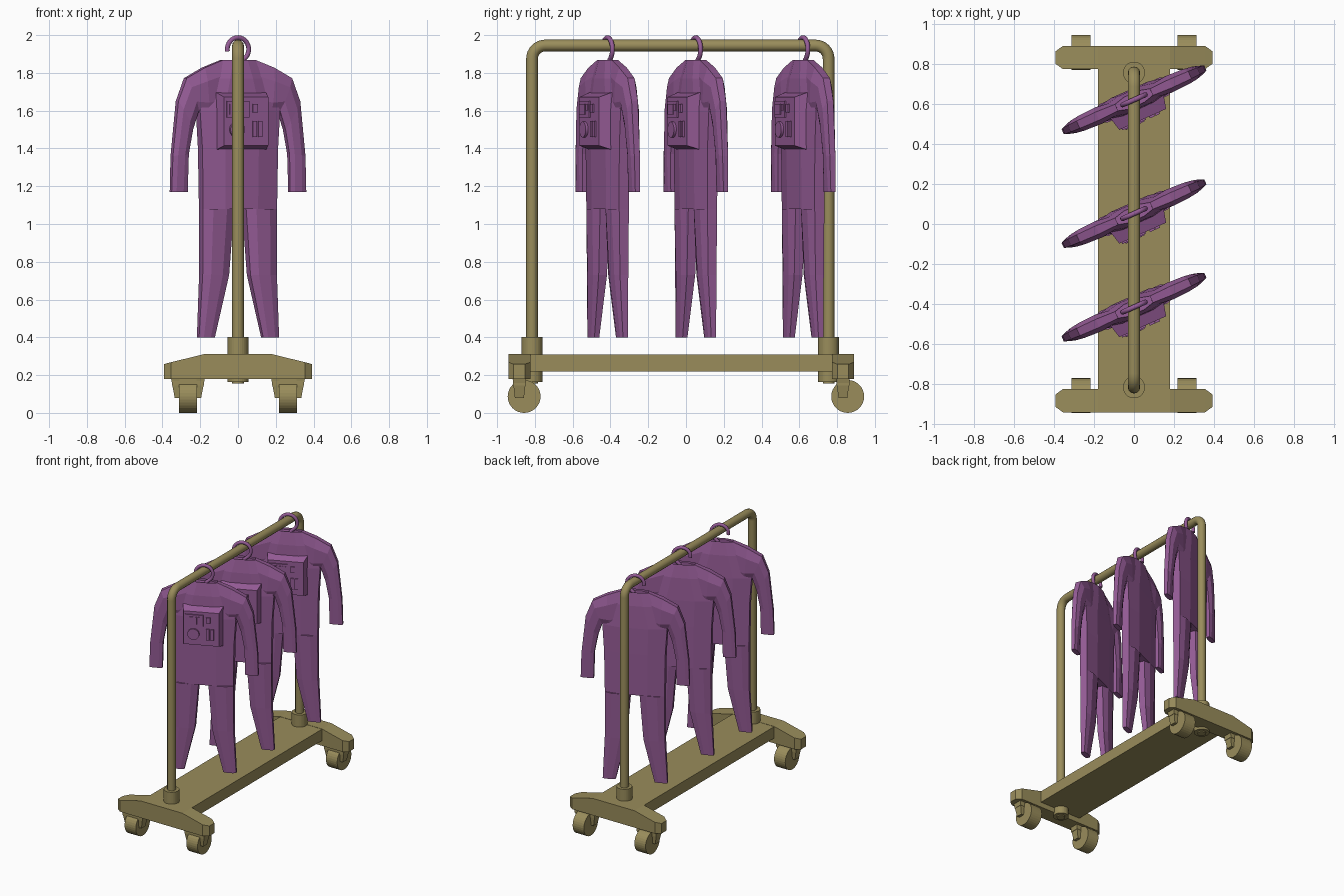
import bpy, bmesh, math
from mathutils import Matrix, Vector

cube = bpy.data.objects.get("Cube")
if cube:
    bpy.data.objects.remove(cube, do_unlink=True)


def material(name, rgb):
    m = bpy.data.materials.new(name)
    m.use_nodes = True
    m.diffuse_color = (*rgb, 1)
    m.node_tree.nodes["Principled BSDF"].inputs["Base Color"].default_value = (*rgb, 1)
    return m


OLIVE = material("olive metal", (0.32, 0.265, 0.105))
PURPLE = material("purple cloth", (0.305, 0.108, 0.31))


def add(name, data, mat, matrix=Matrix()):
    ob = bpy.data.objects.new(name, data)
    bpy.context.collection.objects.link(ob)
    ob.matrix_world = matrix
    if not data.materials:
        data.materials.append(mat)
    return ob


def finish(name, bm):
    bmesh.ops.recalc_face_normals(bm, faces=bm.faces)
    mesh = bpy.data.meshes.new(name)
    bm.to_mesh(mesh)
    bm.free()
    return mesh


def loft(bm, rings):
    """Skin a stack of equal point rings and cap both ends; returns the first cap."""
    loops = [[bm.verts.new(p) for p in ring] for ring in rings]
    for a, b in zip(loops, loops[1:]):
        for i in range(len(a)):
            j = (i + 1) % len(a)
            bm.faces.new((a[i], a[j], b[j], b[i]))
    bm.faces.new(loops[-1])
    return bm.faces.new(loops[0][::-1])


def box(bm, x, y, z):
    loft(bm, [[(x[0], y[0], h), (x[1], y[0], h), (x[1], y[1], h), (x[0], y[1], h)] for h in z])


def cylinder(bm, r, length, centre, axis="Z", sides=32):
    rot = {"X": Matrix.Rotation(math.pi / 2, 4, "Y"),
           "Y": Matrix.Rotation(math.pi / 2, 4, "X"), "Z": Matrix()}[axis]
    bmesh.ops.create_cone(bm, cap_ends=True, segments=sides, radius1=r, radius2=r,
                          depth=length, matrix=Matrix.Translation(centre) @ rot)


def tube(name, points, radius):
    cu = bpy.data.curves.new(name, "CURVE")
    cu.dimensions = "3D"
    cu.bevel_depth = radius
    cu.bevel_resolution = 4
    cu.use_fill_caps = True
    sp = cu.splines.new("POLY")
    sp.points.add(len(points) - 1)
    for p, co in zip(sp.points, points):
        p.co = (*co, 1)
    return cu


def arc(r, start, end, steps):
    for i in range(steps + 1):
        a = math.radians(start + (end - start) * i / steps)
        yield r * math.cos(a), r * math.sin(a)


# Base deck
FRONT_POST, BACK_POST = -0.815, 0.755
bm = bmesh.new()
box(bm, (-0.18, 0.18), (-0.84, 0.8), (0.22, 0.309))
add("base_deck", finish("base_deck", bm), OLIVE)

# End bars with sloping tops and clipped corners, each with two casters
for end, yc in (("front", -0.882), ("back", 0.831)):
    bm = bmesh.new()
    stations = [(0.393, 0.03, 0.258), (0.355, 0.058, 0.268), (0.18, 0.058, 0.311)]
    stations += [(-x, h, t) for x, h, t in reversed(stations)]
    loft(bm, [[(x, yc - h, 0.18), (x, yc + h, 0.18), (x, yc + h, t), (x, yc - h, t)]
              for x, h, t in stations])
    add(end + "_bar", finish(end + "_bar", bm), OLIVE)

    for side, xc in (("right", -0.265), ("left", 0.265)):
        bm = bmesh.new()
        box(bm, (xc - 0.085, xc + 0.085), (yc - 0.034, yc + 0.034), (0.145, 0.19))
        for s in (-1, 1):
            loft(bm, [[(xc + s * 0.045, yc - h, z), (xc + s * o, yc - h, z),
                       (xc + s * o, yc + h, z), (xc + s * 0.045, yc + h, z)]
                      for z, o, h in ((0.185, 0.09, 0.036), (0.08, 0.07, 0.024))])
        name = end + "_" + side + "_fork"
        add(name, finish(name, bm), OLIVE)
        bm = bmesh.new()
        cylinder(bm, 0.087, 0.096, (xc, yc + 0.025, 0.087), "X")
        name = end + "_" + side + "_wheel"
        add(name, finish(name, bm), OLIVE)

# Post sockets
for end, y in (("front", FRONT_POST), ("back", BACK_POST)):
    bm = bmesh.new()
    cylinder(bm, 0.055, 0.24, (0, y, 0.283))
    add(end + "_socket", finish(end + "_socket", bm), OLIVE)

# Hanging rail: two posts and a top bar with rounded corners
R, TOP = 0.07, 1.945
path = [(0, FRONT_POST, 0.155)]
path += [(0, FRONT_POST + R + c, TOP - R + s) for c, s in arc(R, 180, 90, 8)]
path += [(0, BACK_POST - R + c, TOP - R + s) for c, s in arc(R, 90, 0, 8)]
path += [(0, BACK_POST, 0.155)]
add("hanging_rail", tube("hanging_rail", path, 0.031), OLIVE)


# Suit: flattened eight-sided sections, thin at the seams and fuller inside
def section(a, b, e, d):
    a, b = Vector(a), Vector(b)
    spots = [(0, -e), (0.28, -d), (0.72, -d), (1, -e), (1, e), (0.72, d), (0.28, d), (0, e)]
    out = []
    for t, y in spots:
        p = a.lerp(b, t)
        out.append((p.x, y, p.y))
    return out


bm = bmesh.new()
torso = [(1.868, 0.095, 0.018, 0.032), (1.77, 0.15, 0.03, 0.048), (1.6, 0.232, 0.028, 0.055),
         (1.4, 0.219, 0.03, 0.055), (1.08, 0.214, 0.028, 0.05)]
neck = loft(bm, [section((-w, z), (w, z), e, d) for z, w, e, d in torso])
bmesh.ops.inset_region(bm, faces=[neck], thickness=0.008, depth=0)
bmesh.ops.translate(bm, verts=neck.verts, vec=(0, 0, -0.015))
legs = [(1.08, 0.035, 0.214, 0.028, 0.05), (0.73, 0.062, 0.215, 0.024, 0.038),
        (0.4, 0.14, 0.232, 0.014, 0.02)]
sleeves = [((0.095, 1.868), (0.09, 1.58), 0.018, 0.032), ((0.2, 1.828), (0.18, 1.57), 0.022, 0.044),
           ((0.305, 1.772), (0.235, 1.6), 0.02, 0.04), ((0.353, 1.65), (0.268, 1.5), 0.018, 0.034),
           ((0.384, 1.36), (0.292, 1.37), 0.016, 0.026), ((0.39, 1.17), (0.297, 1.17), 0.013, 0.018)]
for s in (-1, 1):
    loft(bm, [section((s * i, z), (s * o, z), e, d) for z, i, o, e, d in legs])
    loft(bm, [section((s * a[0], a[1]), (s * b[0], b[1]), e, d) for a, b, e, d in sleeves])
suit = finish("suit", bm)

# Chest pack: tapered box with screen, button, dial and slots
bm = bmesh.new()
FACE = -0.107
loft(bm, [[(-w, y, lo), (w, y, lo), (w, y, hi), (-w, y, hi)]
          for y, w, lo, hi in ((-0.03, 0.147, 1.39, 1.7), (FACE, 0.128, 1.415, 1.672))])


def raised(x, z, h):
    box(bm, x, (FACE - h, FACE + 0.005), z)


raised((-0.115, 0.015), (1.565, 1.65), 0.008)
raised((-0.1, -0.03), (1.58, 1.635), 0.013)
raised((-0.02, 0.005), (1.6, 1.635), 0.013)
raised((0.035, 0.065), (1.59, 1.635), 0.01)
for x in (0.035, 0.067):
    raised((x, x + 0.023), (1.46, 1.545), 0.01)
cylinder(bm, 0.042, 0.02, (-0.055, FACE - 0.004, 1.5), "Y", 24)
pack = finish("chest_pack", bm)

# Hanger hook, open on one side
hook_path = [(c, 0, 1.925 + s) for c, s in arc(0.062, 190, -60, 24)] + [(0.01, 0, 1.85)]
hook = tube("hanger_hook", hook_path, 0.0125)

# Three hanging suits, all turned the same way
for place, y in (("front", -0.415), ("middle", 0.052), ("back", 0.62)):
    pose = Matrix.Translation((0, y, 0)) @ Matrix.Rotation(math.radians(24), 4, "Z")
    add(place + "_suit", suit, PURPLE, pose)
    add(place + "_chest_pack", pack, PURPLE, pose)
    add(place + "_hanger_hook", hook, PURPLE, pose)

# Smooth the round parts, keep the folds sharp
for ob in bpy.context.view_layer.objects:
    ob.select_set(ob.type == "MESH")
    if ob.type == "MESH":
        bpy.context.view_layer.objects.active = ob
bpy.ops.object.shade_smooth_by_angle(angle=math.radians(30))
